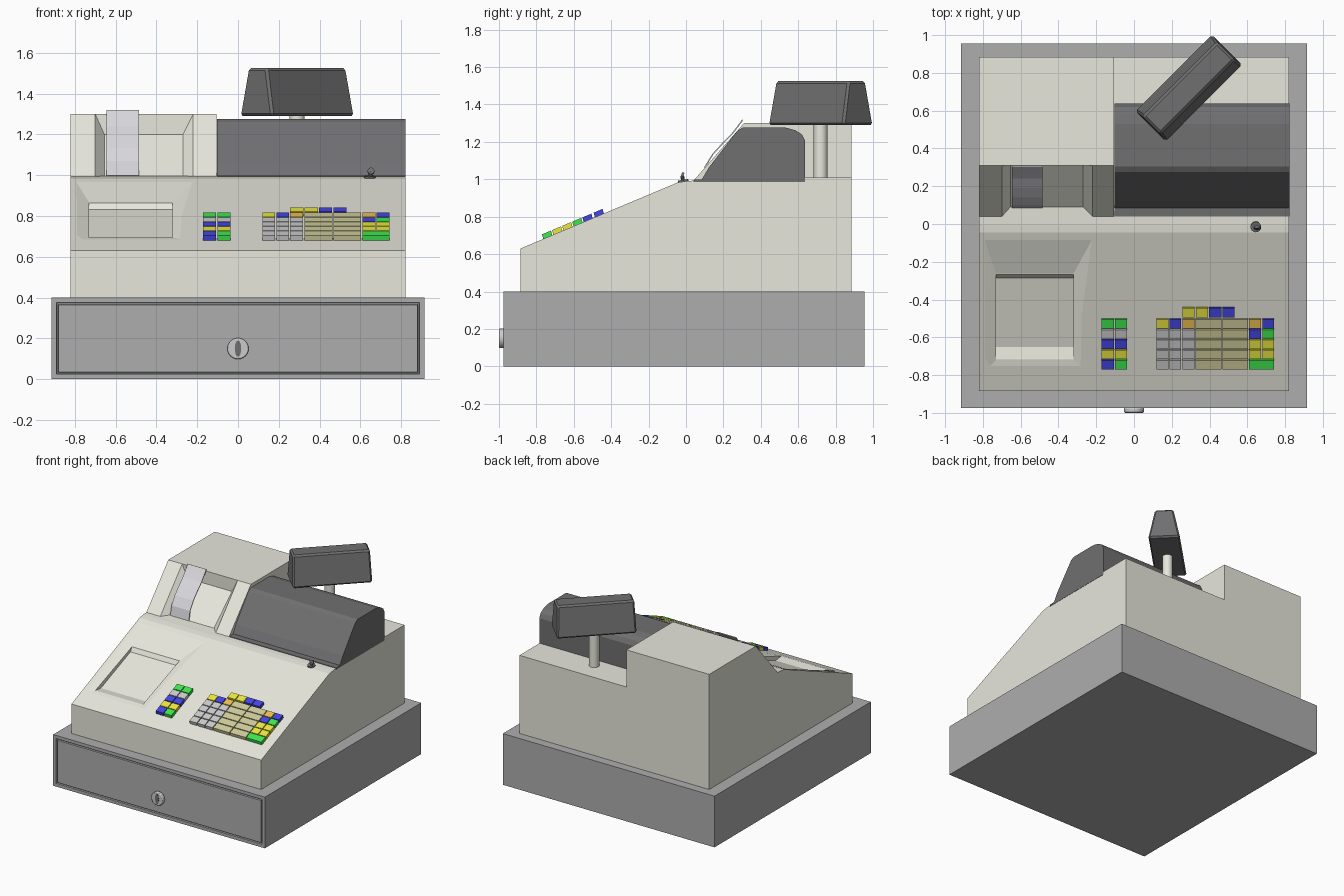
import bpy, bmesh
from math import atan, radians, pi
from mathutils import Vector

if "Cube" in bpy.data.objects:
    bpy.data.objects.remove(bpy.data.objects["Cube"])


def material(name, r, g, b):
    m = bpy.data.materials.new(name)
    m.diffuse_color = (r, g, b, 1)
    m.use_nodes = True
    m.node_tree.nodes["Principled BSDF"].inputs["Base Color"].default_value = m.diffuse_color
    return m


BEIGE = material("beige", .80, .80, .72)
GREY = material("grey", .42, .42, .42)
DARK = material("charcoal", .16, .16, .165)
STEEL = material("steel", .55, .55, .55)
PAPER = material("paper", .68, .68, .72)
KEYS = {"g": material("green", .05, .80, .08), "b": material("blue", .06, .06, .78),
        "y": material("yellow", .82, .80, .05), "o": material("orange", .85, .52, .08),
        "w": material("key_grey", .78, .78, .76), "t": material("olive", .62, .60, .32)}


def mesh(name, verts, faces, mat):
    me = bpy.data.meshes.new(name)
    me.from_pydata([tuple(v) for v in verts], [], faces)
    bm = bmesh.new()
    bm.from_mesh(me)
    bmesh.ops.recalc_face_normals(bm, faces=bm.faces)
    bm.to_mesh(me)
    bm.free()
    ob = bpy.data.objects.new(name, me)
    bpy.context.collection.objects.link(ob)
    if mat:
        me.materials.append(mat)
    return ob


def prism(name, profile, x0, x1, mat):
    """Side profile of (y, z) points extruded along x."""
    n = len(profile)
    verts = [(x, y, z) for x in (x0, x1) for y, z in profile]
    faces = [list(range(n)), list(range(n, 2 * n))]
    faces += [(i, (i + 1) % n, (i + 1) % n + n, i + n) for i in range(n)]
    return mesh(name, verts, faces, mat)


def hexa(name, low, high, mat):
    """Six-sided solid between two four-point loops."""
    faces = [(0, 1, 2, 3), (4, 5, 6, 7)]
    faces += [(i, (i + 1) % 4, (i + 1) % 4 + 4, i + 4) for i in range(4)]
    return mesh(name, list(low) + list(high), faces, mat)


def rect(hx, hy, z):
    return [(-hx, -hy, z), (hx, -hy, z), (hx, hy, z), (-hx, hy, z)]


def cylinder(name, r, depth, loc, mat, rot=(0, 0, 0), n=24):
    bpy.ops.mesh.primitive_cylinder_add(vertices=n, radius=r, depth=depth, location=loc, rotation=rot)
    ob = bpy.context.object
    ob.name = name
    ob.data.materials.append(mat)
    bpy.ops.object.shade_smooth_by_angle(angle=radians(35))
    return ob


def apply_modifier(ob, kind, **settings):
    mod = ob.modifiers.new(kind.lower(), kind)
    for k, v in settings.items():
        setattr(mod, k, v)
    bpy.context.view_layer.objects.active = ob
    bpy.ops.object.modifier_apply(modifier=mod.name)


def carve(ob, cutter):
    apply_modifier(ob, "BOOLEAN", operation="DIFFERENCE", solver="EXACT", object=cutter)
    bpy.data.objects.remove(cutter)


# Cash drawer with a grooved front panel
drawer = prism("cash_drawer", [(-.975, 0), (-.975, .4), (.955, .4), (.955, 0)], -.915, .915, GREY)
bm = bmesh.new()
bm.from_mesh(drawer.data)
front = [f for f in bm.faces if f.normal.y < -.9]
bmesh.ops.inset_region(bm, faces=front, thickness=.035)
bmesh.ops.inset_region(bm, faces=front, thickness=.003, depth=-.012)
bmesh.ops.inset_region(bm, faces=front, thickness=.009)
bmesh.ops.inset_region(bm, faces=front, thickness=.003, depth=.012)
bm.to_mesh(drawer.data)
bm.free()

# Drawer lock with keyhole
lock = cylinder("drawer_lock", .052, .027, (0, -.9865, .15), STEEL, (pi / 2, 0, 0))
apply_modifier(lock, "BEVEL", width=.006, segments=2, limit_method="ANGLE")
hole = cylinder("keyhole", .02, .002, (0, -1.0, .15), DARK, (pi / 2, 0, 0), 16)
hole.scale = (.8, 2, 1)

# Main body: sloping console and low rear deck
SLOPE = .42


def surf(y):
    return .63 + SLOPE * (y + .885)


body = prism("register_body", [(-.885, .4), (-.885, .63), (-.045, surf(-.045)), (0, .99), (.04, .993),
                               (.3, 1.01), (.885, 1.01), (.885, .4)], -.82, .82, BEIGE)

# Soft dip around the slip tray, then the tray itself
inner = [Vector((x, y, surf(y) - d)) for x, y, d in
         ((-.73, -.72, .004), (-.32, -.72, .004), (-.32, -.262, .025), (-.73, -.262, .025))]
outer = [Vector((x, y, surf(y))) for x, y in ((-.79, -.78), (-.25, -.78), (-.21, -.06), (-.80, -.06))]
carve(body, hexa("dip_cutter", inner, [a + (b - a) * 1.15 + Vector((0, 0, .004))
                                       for a, b in zip(inner, outer)], None))
carve(body, prism("tray_cutter", [(-.265, 1.0), (-.265, .868), (-.285, .832), (-.65, .688),
                                  (-.72, .696), (-.72, 1.0)], -.73, -.32, None))

# Printer tower with a recess in its sloping front
xs = (-.82, -.70, -.22, -.105)
verts = [(x, .04, .993) for x in xs] + [(x, .31, 1.30) for x in xs]
verts += [(-.655, .09, .997), (-.27, .09, .997), (-.27, .31, 1.2), (-.655, .31, 1.2)]
verts += [(x, y, z) for x in (xs[0], xs[3]) for y, z in ((.885, 1.30), (.885, 1.01), (.3, 1.01))]
mesh("printer_tower", verts, [
    (0, 1, 5, 4), (2, 3, 7, 6),
    (1, 2, 9, 8), (2, 6, 10, 9), (6, 5, 11, 10), (5, 1, 8, 11), (8, 9, 10, 11),
    (4, 5, 6, 7, 15, 12), (12, 15, 16, 13), (13, 16, 17, 14), (14, 17, 3, 2, 1, 0),
    (0, 4, 12, 13, 14), (3, 7, 15, 16, 17)], BEIGE)

# Receipt strip curling out of the recess
strip = [(.085, .998), (.10, 1.07), (.14, 1.135), (.19, 1.19), (.24, 1.24), (.275, 1.285), (.30, 1.32)]
prism("receipt_paper", strip + [(y + .006, z - .003) for y, z in reversed(strip)], -.645, -.485, PAPER)

# Operator display housing
prism("operator_display", [(.04, .985), (.04, .997), (.085, 1.0), (.12, 1.06), (.255, 1.235), (.275, 1.26),
                           (.305, 1.277), (.53, 1.277), (.585, 1.262), (.62, 1.24), (.637, 1.205),
                           (.637, .985)], -.102, .822, DARK)

# Customer display, turned on its pole
cylinder("display_pole", .037, .34, (.29, .72, 1.15), BEIGE)
head = hexa("customer_display", rect(.287, .115, 1.29), rect(.278, .066, 1.525), DARK)
head.location = (.29, .72, 0)
head.rotation_euler.z = radians(45)
apply_modifier(head, "BEVEL", width=.012, segments=1)

# Mode switch with a small key
tilt = (atan(SLOPE) * .4, 0, 0)
cylinder("mode_switch", .028, .014, (.645, -.015, .99), DARK, tilt)
cylinder("mode_key_stem", .01, .03, (.65, -.018, 1.005), DARK, tilt, 10)
cylinder("mode_key_grip", .017, .012, (.652, -.02, 1.02), DARK, (radians(70), 0, 0), 12)


# Keypads laid on the slope
def key(x0, x1, y0, y1, code):
    g = .003
    xy = [(x0 + g, y0 + g), (x1 - g, y0 + g), (x1 - g, y1 - g), (x0 + g, y1 - g)]
    hexa("key_cap", [(x, y, surf(y) - .005) for x, y in xy],
         [(x, y - .008, surf(y) + .024) for x, y in xy], KEYS[code])


def keypad(edges, rows, top):
    for r, row in enumerate(rows):
        for c, code in enumerate(row):
            if code in KEYS:
                wide = row[c + 1:c + 2] == "-"
                key(edges[c], edges[c + 1 + wide], top - .054 * (r + 1), top - .054 * r, code)


keypad([-.175, -.104, -.034], ["gg", "ww", "bb", "yy", "bg"], -.495)
keypad([.253, .324, .395, .465, .536], ["yybb"], -.435)
keypad([.116, .185, .253, .322, .466, .607, .676, .745],
       ["ybottob", "wwwttbg", "wwwttyy", "wwwttyy", "wwwttg-"], -.495)
